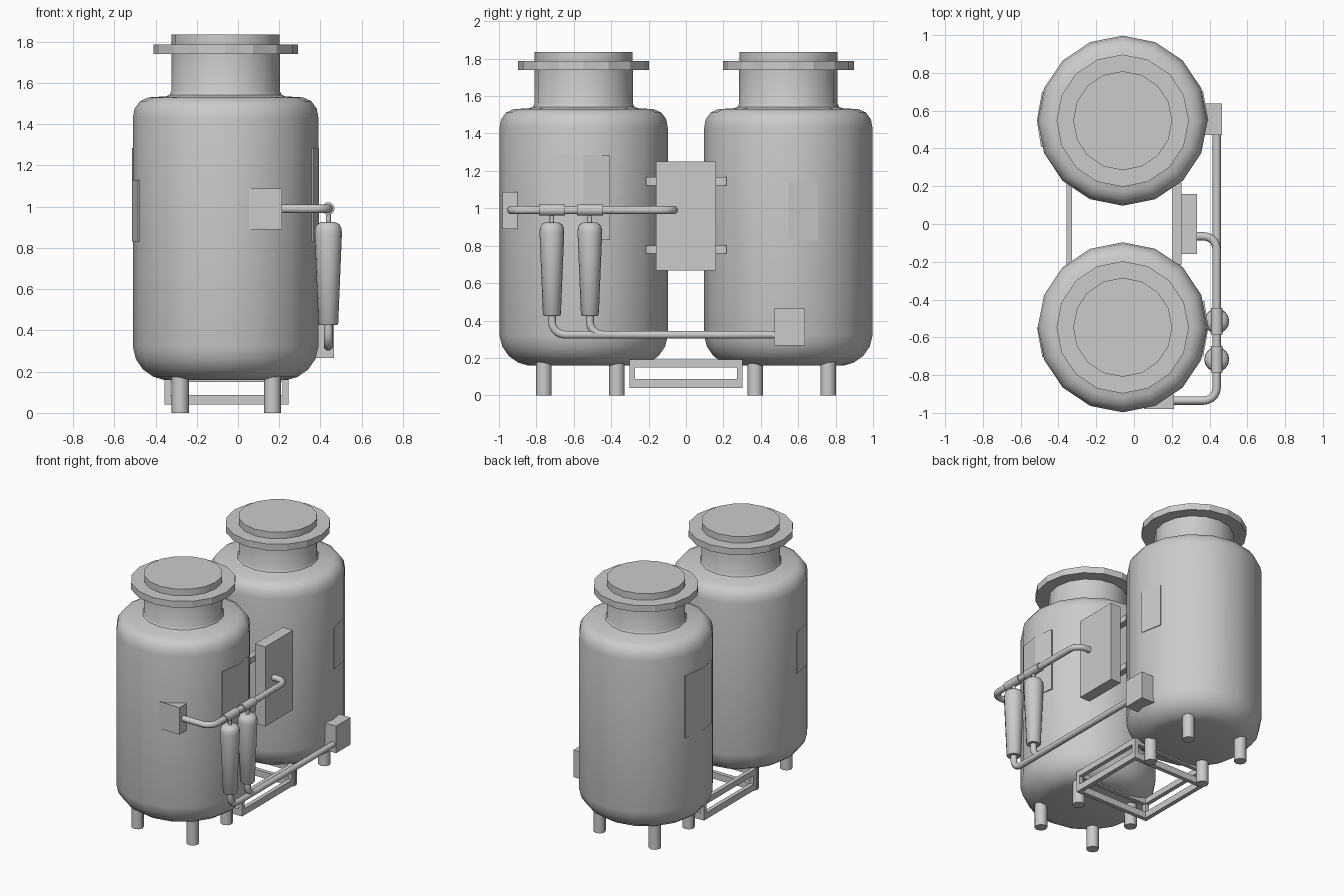
import bpy, math
from mathutils import Vector

if "Cube" in bpy.data.objects:
    bpy.data.objects.remove(bpy.data.objects["Cube"])

CX, CY = -0.06, 0.547          # tank axis


def mesh_object(name, verts, faces, smooth=True, angle=35):
    me = bpy.data.meshes.new(name)
    me.from_pydata(verts, [], faces)
    me.update()
    ob = bpy.data.objects.new(name, me)
    bpy.context.collection.objects.link(ob)
    if smooth:
        bpy.ops.object.select_all(action='DESELECT')
        ob.select_set(True)
        bpy.context.view_layer.objects.active = ob
        bpy.ops.object.shade_smooth_by_angle(angle=math.radians(angle))
    return ob


def box(name, x0, x1, y0, y1, z0, z1):
    v = [(x, y, z) for x in (x0, x1) for y in (y0, y1) for z in (z0, z1)]
    f = [(0, 1, 3, 2), (4, 6, 7, 5), (0, 4, 5, 1), (2, 3, 7, 6), (0, 2, 6, 4), (1, 5, 7, 3)]
    return mesh_object(name, v, f, False)


def lathe(name, profile, cx, cy, n, angle=35):
    """Spin (radius, z) points, listed bottom to top, and cap both ends."""
    v, f = [], []
    for r, z in profile:
        for i in range(n):
            a = 2 * math.pi * i / n
            v.append((cx + r * math.cos(a), cy + r * math.sin(a), z))
    for k in range(len(profile) - 1):
        for i in range(n):
            j = (i + 1) % n
            f.append((k * n + i, k * n + j, k * n + n + j, k * n + n + i))
    f.append(tuple(reversed(range(n))))
    f.append(tuple(range(len(v) - n, len(v))))
    return mesh_object(name, v, f, True, angle)


def pipe(name, pts, r, bend=0.07, steps=5):
    """Round tube along a path with rounded corners."""
    pts = [Vector(p) for p in pts]
    path = [pts[0]]
    for a, b, c in zip(pts, pts[1:], pts[2:]):
        p, q = b + (a - b).normalized() * bend, b + (c - b).normalized() * bend
        o = p + q - b
        for i in range(steps + 1):
            t = math.pi / 2 * i / steps
            path.append(o + (p - o) * math.cos(t) + (q - o) * math.sin(t))
    path.append(pts[-1])
    cu = bpy.data.curves.new(name, 'CURVE')
    cu.dimensions = '3D'
    cu.bevel_depth = r
    cu.bevel_resolution = 3
    cu.use_fill_caps = True
    s = cu.splines.new('POLY')
    s.points.add(len(path) - 1)
    for sp, p in zip(s.points, path):
        sp.co = (*p, 1)
    s.use_smooth = True
    ob = bpy.data.objects.new(name, cu)
    bpy.context.collection.objects.link(ob)
    return ob


def label(name, cy, angles, z0, z1):
    """Thin plate hugging the tank facets."""
    v, f = [], []
    for a in angles:
        c, s = math.cos(math.radians(a)), math.sin(math.radians(a))
        for r, z in ((0.435, z0), (0.454, z0), (0.454, z1), (0.435, z1)):
            v.append((CX + r * c, cy + r * s, z))
    for k in range(len(angles) - 1):
        for i in range(4):
            j = (i + 1) % 4
            f.append((4 * k + i, 4 * k + j, 4 * k + 4 + j, 4 * k + 4 + i))
    n = len(v)
    f += [(3, 2, 1, 0), (n - 4, n - 3, n - 2, n - 1)]
    mesh_object(name, v, f, False)


# Tanks with flange, lid and legs
body = [(0.30, 0.16), (0.35, 0.175), (0.40, 0.21), (0.435, 0.26), (0.45, 0.32),
        (0.45, 1.43), (0.442, 1.475), (0.415, 1.512), (0.375, 1.53), (0.29, 1.535),
        (0.272, 1.542), (0.263, 1.56), (0.263, 1.745)]
for side, cy in (("front", -CY), ("back", CY)):
    lathe(side + "_tank", body, CX, cy, 16)
    lathe(side + "_flange", [(0.35, 1.74), (0.35, 1.787)], CX, cy, 16, 20)
    lathe(side + "_lid", [(0.262, 1.78), (0.262, 1.835)], CX, cy, 16)
    for i, x in enumerate((-0.28, 0.167)):
        for j, y in enumerate((0.37, 0.76)):
            lathe(f"{side}_leg_{i}{j}", [(0.042, 0), (0.042, 0.19)],
                  x, math.copysign(y, cy), 8, 50)

# Label plates on the tank sides
label("front_tank_right_label", -CY, (-20, 0, 18), 0.83, 1.285)
label("back_tank_right_label", CY, (0, 20.5), 0.83, 1.135)
label("back_tank_left_label", CY, (160, 180, 198), 0.83, 1.285)
label("front_tank_left_label", -CY, (180, 200.5), 0.83, 1.13)

# Open bar frame between the tanks
X0, X1, Y, T = -0.357, 0.245, 0.302, 0.03
for n, z0, z1 in (("lower", 0.04, 0.087), ("upper", 0.15, 0.192)):
    box(f"frame_{n}_left", X0, X0 + T, -Y, Y, z0, z1)
    box(f"frame_{n}_right", X1 - T, X1, -Y, Y, z0, z1)
    box(f"frame_{n}_front", X0 + T, X1 - T, -Y, -Y + T, z0, z1)
    box(f"frame_{n}_back", X0 + T, X1 - T, Y - T, Y, z0, z1)
for i, x in enumerate((X0, X1 - T)):
    for j, y in enumerate((-Y, Y - T)):
        box(f"frame_post_{i}{j}", x, x + T, y, y + T, 0.087, 0.15)

# Control box and its brackets
box("control_box", 0.25, 0.333, -0.16, 0.16, 0.668, 1.25)
box("upper_bracket", 0.205, 0.252, -0.215, 0.217, 1.123, 1.167)
box("lower_bracket", 0.205, 0.252, -0.215, 0.217, 0.758, 0.802)

# Pipe connection boxes
box("front_connector_box", 0.053, 0.213, -0.98, -0.90, 0.89, 1.087)
box("back_connector_box", 0.36, 0.465, 0.47, 0.637, 0.267, 0.465)

# Upper pipe
PX = 0.438
pipe("upper_pipe", [(0.20, -0.935, 0.99), (PX, -0.935, 0.99),
                    (PX, -0.065, 0.99), (0.32, -0.065, 0.99)], 0.022)

# Filters hanging from the upper pipe
flt = [(0.042, 0.425), (0.048, 0.432), (0.066, 0.87), (0.064, 0.895), (0.054, 0.915), (0.035, 0.925)]
for i, y in enumerate((-0.717, -0.514)):
    pipe(f"pipe_collar_{i}", [(PX, y - 0.07, 0.99), (PX, y + 0.07, 0.99)], 0.031)
    lathe(f"filter_stem_{i}", [(0.012, 0.91), (0.012, 0.99)], PX, y, 8, 50)
    lathe(f"filter_{i}", flt, PX, y, 16, 40)
    # outlet pipes
    end = 0.48 if i == 0 else -0.40
    pipe(f"lower_pipe_{i}", [(PX, y, 0.44), (PX, y, 0.324), (PX, end, 0.324)], 0.022)
